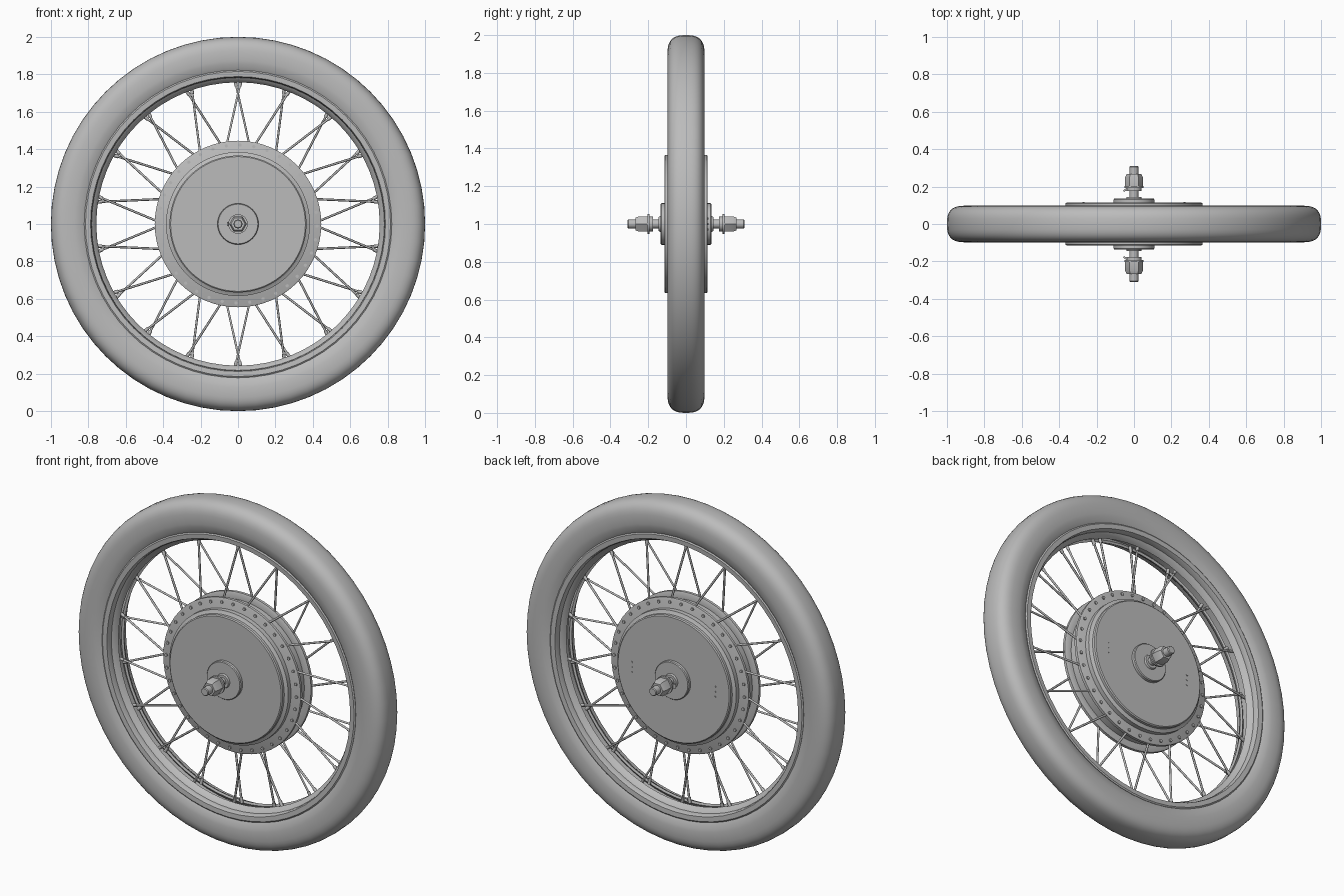
import bpy, bmesh, math
from mathutils import Vector, Matrix

if "Cube" in bpy.data.objects:
    bpy.data.objects.remove(bpy.data.objects["Cube"], do_unlink=True)

grey = bpy.data.materials.new("plain_grey")
grey.use_nodes = True
GREY = (0.5, 0.5, 0.5, 1)
grey.diffuse_color = GREY
grey.node_tree.nodes["Principled BSDF"].inputs["Base Color"].default_value = GREY
CENTRE = Vector((0, 0, 1))


def finish(name, bm, angle=35):
    bmesh.ops.remove_doubles(bm, verts=bm.verts, dist=1e-5)
    bmesh.ops.recalc_face_normals(bm, faces=bm.faces)
    mesh = bpy.data.meshes.new(name)
    bm.to_mesh(mesh)
    bm.free()
    mesh.materials.append(grey)
    obj = bpy.data.objects.new(name, mesh)
    obj.location = CENTRE
    bpy.context.collection.objects.link(obj)
    bpy.ops.object.select_all(action="DESELECT")
    obj.select_set(True)
    bpy.context.view_layer.objects.active = obj
    bpy.ops.object.shade_smooth_by_angle(angle=math.radians(angle))
    return obj


def lathe(name, profile, steps=64):
    """Spin a closed (radius, y) outline around the axle."""
    bm = bmesh.new()
    verts = [bm.verts.new((r, y, 0)) for r, y in profile]
    edges = [bm.edges.new((verts[i - 1], verts[i])) for i in range(len(verts))]
    bmesh.ops.spin(bm, geom=verts + edges, cent=(0, 0, 0), axis=(0, 1, 0),
                   angle=math.tau, steps=steps, use_merge=True)
    bmesh.ops.dissolve_degenerate(bm, dist=1e-6, edges=bm.edges)
    return finish(name, bm)


def mirrored(half):
    """Complete an outline given from its -y half."""
    return half + [(r, -y) for r, y in reversed(half)]


def polar(r, degrees, y):
    a = math.radians(degrees)
    return Vector((r * math.cos(a), y, r * math.sin(a)))


def rod(bm, start, end, radius, sides=6):
    d = end - start
    place = Matrix.Translation((start + end) / 2) @ d.to_track_quat("Z", "Y").to_matrix().to_4x4()
    bmesh.ops.create_cone(bm, cap_ends=True, segments=sides, radius1=radius,
                          radius2=radius, depth=d.length, matrix=place)


# Tyre: rounded, nearly flat-sided section
tyre = [(0.80, -0.066), (0.822, -0.082)]
for i in range(13):
    a = math.radians(-30 + 10 * i)
    s, c = math.sin(a), math.cos(a)
    tyre.append((0.9 + math.copysign(abs(s) ** 0.75, s) * 0.1, -0.098 * abs(c) ** 0.7))
lathe("tyre", mirrored(tyre), 64)

# Rim: hooked edges and stepped well
lathe("rim", mirrored([(0.815, -0.07), (0.822, -0.085), (0.815, -0.09), (0.788, -0.088),
                       (0.783, -0.075), (0.782, -0.055), (0.768, -0.045), (0.757, -0.025),
                       (0.77, -0.02), (0.8, -0.05)]))

# Hub drum with two spoke flanges, and raised covers
lathe("hub_drum", mirrored([(0, -0.055), (0.438, -0.06), (0.445, -0.056), (0.445, -0.04),
                            (0.438, -0.036), (0.405, -0.036)]))
for side, label in ((-1, "front"), (1, "back")):
    def turned(part, profile, steps=64):
        return lathe(label + "_" + part, [(r, y * side) for r, y in profile], steps)

    turned("hub_cover", [(0, 0.05), (0.385, 0.05), (0.385, 0.085), (0.372, 0.09),
                         (0.366, 0.094), (0.366, 0.11), (0.36, 0.115), (0, 0.115)])
    turned("bearing_boss", [(0, 0.11), (0.11, 0.11), (0.11, 0.13), (0.106, 0.135),
                            (0.042, 0.135), (0.038, 0.145), (0, 0.145)], 40)
    turned("axle", [(0, 0.13), (0.024, 0.13), (0.024, 0.305), (0.02, 0.31), (0, 0.31)], 16)
    turned("washer", [(0, 0.193), (0.052, 0.193), (0.052, 0.204), (0, 0.204)], 24)
    turned("lock_washer", [(0, 0.176), (0.04, 0.176), (0.04, 0.193), (0, 0.193)], 24)
    turned("nut", [(0, 0.204), (0.047, 0.204), (0.047, 0.25), (0.038, 0.268), (0, 0.268)], 6)

    # Bent tab of the locking washer
    bm = bmesh.new()
    tilt = Matrix.Rotation(math.radians(35 * side), 4, "Z")
    bmesh.ops.create_cube(bm, size=1, matrix=Matrix.Translation((-0.042, 0.185 * side, 0))
                          @ tilt @ Matrix.Diagonal((0.035, 0.01, 0.024, 1)))
    finish(label + "_washer_tab", bm)

    # Spokes lean one way on each side, with heads on the flange and rim nipples
    spokes, heads, nipples = bmesh.new(), bmesh.new(), bmesh.new()
    for k in range(18):
        at_rim = 90 + 20 * k + 1.2 * side
        at_hub = 90 + 20 * k - 8.5 * side
        outer, inner = polar(0.768, at_rim, 0.012 * side), polar(0.422, at_hub, 0.052 * side)
        rod(spokes, inner, outer, 0.0062)
        rod(nipples, outer.lerp(inner, 0.09), outer, 0.0095)
        for angle in (at_hub, at_hub + 10):
            rod(heads, polar(0.422, angle, 0.056 * side), polar(0.422, angle, 0.066 * side), 0.009, 8)
    finish(label + "_spokes", spokes, 70)
    finish(label + "_spoke_nipples", nipples, 70)
    finish(label + "_spoke_heads", heads)

# Small screws on the back cover
bm = bmesh.new()
for x in (-0.27, 0.27):
    for z in (-0.03, 0, 0.03):
        rod(bm, Vector((x, 0.113, z)), Vector((x, 0.118, z)), 0.005, 8)
finish("back_cover_screws", bm)
